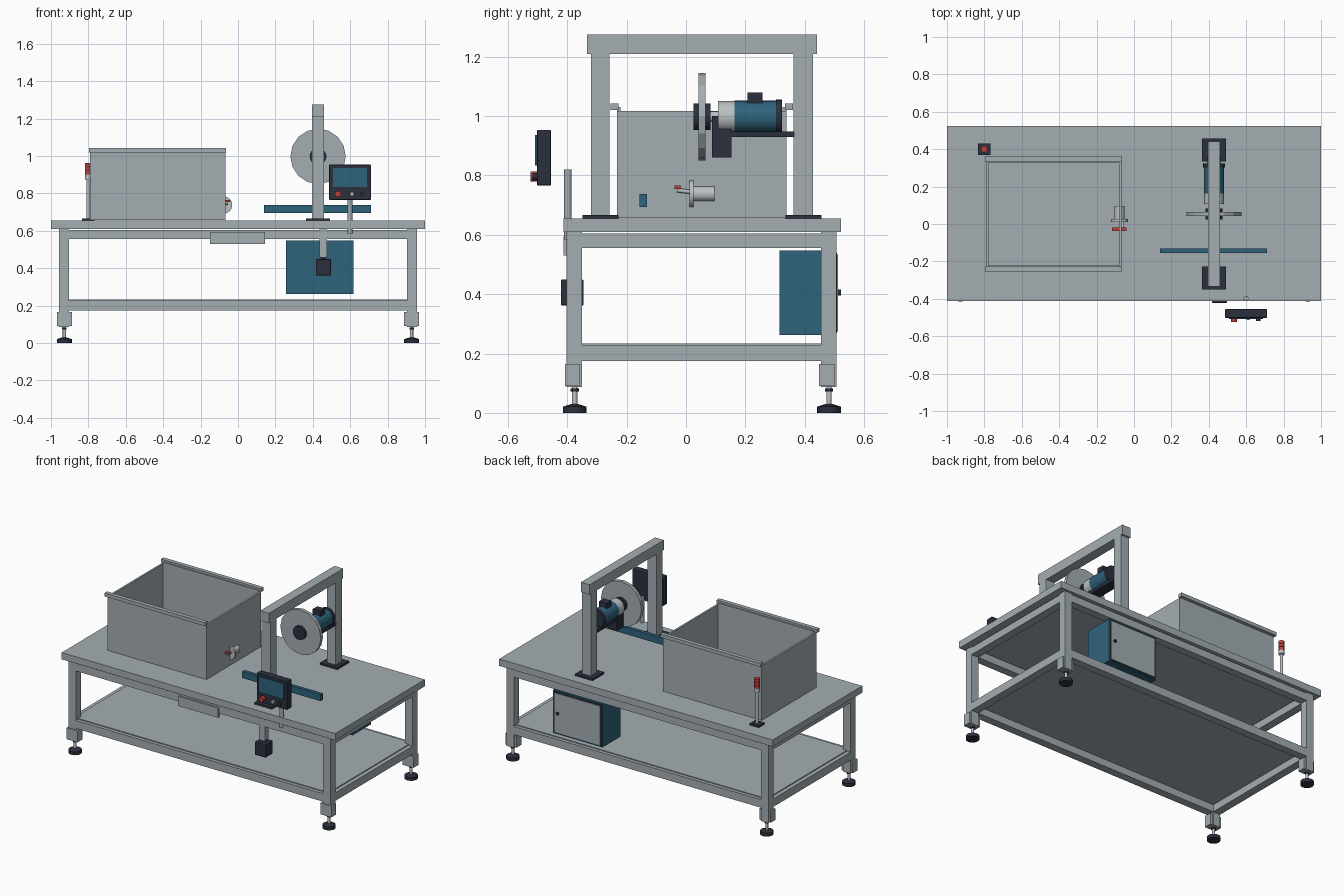
import bpy, math
from mathutils import Vector

if "Cube" in bpy.data.objects:
    bpy.data.objects.remove(bpy.data.objects["Cube"])


def material(name, rgb):
    m = bpy.data.materials.new(name)
    m.diffuse_color = (*rgb, 1)
    m.use_nodes = True
    m.node_tree.nodes["Principled BSDF"].inputs["Base Color"].default_value = m.diffuse_color
    return m


STEEL = material("steel grey", (0.37, 0.42, 0.45))
PALE = material("pale metal", (0.50, 0.53, 0.55))
BLUE = material("machine blue", (0.028, 0.125, 0.20))
DARK = material("dark slate", (0.024, 0.030, 0.048))
RED = material("signal red", (0.50, 0.05, 0.035))


def box(name, x, y, z, mat, bevel=0):
    """Box from (min, max) ranges."""
    bpy.ops.mesh.primitive_cube_add(size=1, location=[sum(r) / 2 for r in (x, y, z)])
    o = bpy.context.object
    o.name = name
    o.scale = [r[1] - r[0] for r in (x, y, z)]
    bpy.ops.object.transform_apply(location=False, rotation=False, scale=True)
    o.data.materials.append(mat)
    if bevel:
        b = o.modifiers.new("bevel", "BEVEL")
        b.width = bevel
        b.segments = 2
    return o


def rod(name, a, b, r, mat, sides=24, r2=None):
    """Cylinder or cone between two points."""
    a, b = Vector(a), Vector(b)
    d = b - a
    bpy.ops.mesh.primitive_cone_add(vertices=sides, radius1=r, radius2=r if r2 is None else r2,
                                    depth=d.length, location=(a + b) / 2)
    o = bpy.context.object
    o.name = name
    o.rotation_euler = d.to_track_quat('Z', 'Y').to_euler()
    o.data.materials.append(mat)
    if sides > 16:
        bpy.ops.object.shade_smooth_by_angle(angle=math.radians(35))
    return o


# Table top and lower shelf
box("table_top", (-1, 1), (-0.412, 0.523), (0.61, 0.655), STEEL)
box("lower_shelf", (-0.93, 0.93), (-0.38, 0.485), (0.222, 0.234), STEEL)

# Legs with foot brackets and levelling feet
FRONT, BACK = (-0.402, -0.350), (0.455, 0.507)
for sx, side in ((-1, "left"), (1, "right")):
    lx = tuple(sorted((sx * 0.957, sx * 0.904)))
    for ly, end in ((FRONT, "front"), (BACK, "back")):
        tag = f"{end}_{side}"
        box(f"leg_{tag}", lx, ly, (0.087, 0.61), STEEL)
        bx = tuple(sorted((sx * 0.968, sx * 0.888)))
        box(f"foot_bracket_{tag}", bx, (ly[0] - 0.006, ly[0] + 0.045), (0.09, 0.165), STEEL)
        cx, cy = sx * 0.928, ly[0] + 0.027
        rod(f"foot_stem_{tag}", (cx, cy, 0.02), (cx, cy, 0.09), 0.009, PALE)
        rod(f"foot_nut_{tag}", (cx, cy, 0.072), (cx, cy, 0.083), 0.014, DARK, 6)
        rod(f"foot_pad_{tag}", (cx, cy, 0), (cx, cy, 0.022), 0.040, DARK)
        rod(f"foot_cone_{tag}", (cx, cy, 0.022), (cx, cy, 0.03), 0.036, DARK, 24, 0.012)

# Frame rails, upper and lower
for z, level in (((0.555, 0.604), "upper"), ((0.175, 0.228), "lower")):
    for ly, end in ((FRONT, "front"), (BACK, "back")):
        box(f"{level}_rail_{end}", (-0.904, 0.904), ly, z, STEEL)
    for sx, side in ((-1, "left"), (1, "right")):
        lx = tuple(sorted((sx * 0.957, sx * 0.904)))
        box(f"{level}_rail_{side}", lx, (-0.35, 0.455), z, STEEL)
box("front_plate", (-0.15, 0.144), (-0.412, -0.395), (0.53, 0.594), STEEL)

# Open tank with rim rails
X, Y, Z, T = (-0.79, -0.068), (-0.233, 0.338), (0.657, 1.018), 0.012
box("tank_floor", X, Y, (Z[0], Z[0] + T), STEEL)
for i, side in ((0, "left"), (1, "right")):
    s = 1 - 2 * i
    box(f"tank_wall_{side}", tuple(sorted((X[i], X[i] + s * T))), Y, Z, STEEL)
for i, end in ((0, "front"), (1, "back")):
    s = 1 - 2 * i
    box(f"tank_wall_{end}", (X[0] + T, X[1] - T), tuple(sorted((Y[i], Y[i] + s * T))),
        (Z[0], 1.03), STEEL)
    box(f"tank_rim_{end}", (-0.797, -0.064),
        tuple(sorted((Y[i] - s * 0.022, Y[i] + s * 0.005))), (1.02, 1.043), STEEL)

# Outlet valve on the tank side
rod("outlet_pipe", (-0.077, 0.015, 0.738), (-0.077, 0.096, 0.738), 0.026, PALE)
rod("outlet_flange", (-0.077, 0.012, 0.738), (-0.077, 0.026, 0.738), 0.046, PALE)
rod("valve_stem", (-0.06, -0.03, 0.75), (-0.06, 0.015, 0.745), 0.007, PALE)
box("valve_handle", (-0.118, -0.040), (-0.038, -0.019), (0.755, 0.766), RED)

# Signal beacon
bx, by = -0.80, 0.40
box("beacon_base", (bx - 0.033, bx + 0.033), (by - 0.03, by + 0.03), (0.655, 0.667), DARK)
rod("beacon_pole", (bx, by, 0.667), (bx, by, 0.88), 0.009, PALE)
rod("beacon_socket", (bx, by, 0.875), (bx, by, 0.90), 0.017, PALE)
for i in range(3):
    z = 0.90 + i * 0.022
    rod(f"beacon_lamp_{i + 1}", (bx, by, z), (bx, by, z + 0.019), 0.018, RED)
    if i < 2:
        rod(f"beacon_ring_{i + 1}", (bx, by, z + 0.019), (bx, by, z + 0.022), 0.015, DARK)

# Gantry
GX = 0.428
for y, end in (((-0.32, -0.257), "front"), ((0.363, 0.428), "back")):
    c = sum(y) / 2
    box(f"gantry_base_{end}", (GX - 0.064, GX + 0.064), (c - 0.061, c + 0.061), (0.655, 0.667), DARK)
    box(f"gantry_column_{end}", (GX - 0.032, GX + 0.032), y, (0.667, 1.21), STEEL)
box("gantry_beam", (GX - 0.032, GX + 0.032), (-0.334, 0.441), (1.21, 1.275), STEEL)

# Cutting disc and drive, strung along one axis
for name, y0, y1, r, mat, n in (
        ("disc", 0.042, 0.065, 0.148, STEEL, 16),
        ("disc_hub", 0.025, 0.082, 0.045, DARK, 16),
        ("drive_shaft", 0.08, 0.11, 0.018, PALE, 24),
        ("gearbox", 0.107, 0.163, 0.053, PALE, 24),
        ("motor_body", 0.163, 0.303, 0.054, BLUE, 24),
        ("motor_cap", 0.303, 0.324, 0.058, DARK, 24)):
    rod(name, (GX, y0, 0.998), (GX, y1, 0.998), r, mat, n)
box("motor_terminal_box", (GX - 0.028, GX + 0.028), (0.207, 0.257), (1.04, 1.08), DARK)
box("motor_mount", (GX - 0.032, GX + 0.032), (0.087, 0.153), (0.86, 1.0), DARK)
box("motor_shelf", (GX - 0.035, GX + 0.035), (0.12, 0.365), (0.93, 0.948), DARK)

# Guide bar
box("guide_bar", (0.14, 0.712), (-0.156, -0.132), (0.694, 0.738), BLUE)

# Control panel on its post
rod("panel_post", (0.599, -0.398, 0.585), (0.599, -0.398, 0.82), 0.013, STEEL)
box("panel_case", (0.487, 0.711), (-0.502, -0.455), (0.766, 0.954), DARK, 0.004)
box("panel_screen", (0.508, 0.690), (-0.509, -0.501), (0.833, 0.937), BLUE)
for name, x, r, d, mat in (("red_button", 0.535, 0.017, 0.524, RED),
                           ("pale_button", 0.61, 0.011, 0.514, PALE),
                           ("dark_button", 0.663, 0.012, 0.518, DARK)):
    rod(name, (x, -0.50, 0.797), (x, -d, 0.797), r, mat)

# Hanging switch box under the front rail
box("switch_hanger", (0.435, 0.476), (-0.40, -0.36), (0.46, 0.61), STEEL)
box("switch_neck", (0.441, 0.470), (-0.395, -0.365), (0.447, 0.463), DARK)
box("switch_box", (0.417, 0.497), (-0.422, -0.345), (0.362, 0.449), DARK, 0.004)

# Electrical cabinet with rear door
box("cabinet", (0.257, 0.617), (0.315, 0.505), (0.262, 0.547), BLUE)
box("cabinet_door_seal", (0.264, 0.610), (0.505, 0.508), (0.269, 0.540), DARK)
box("cabinet_door", (0.270, 0.604), (0.508, 0.513), (0.275, 0.534), STEEL)
rod("door_handle", (0.578, 0.512, 0.405), (0.578, 0.522, 0.405), 0.010, DARK)
